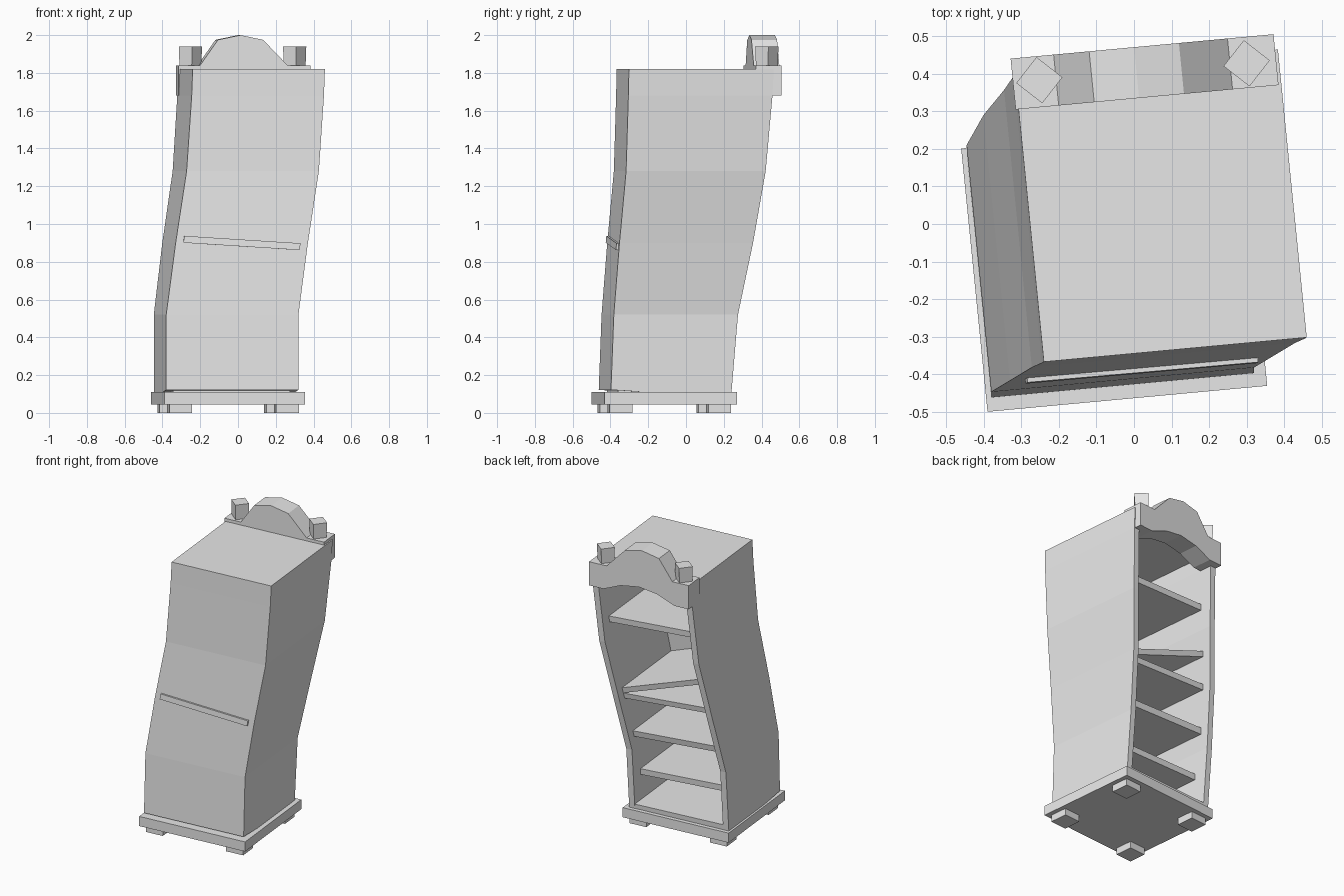
import bpy, bmesh, math
from mathutils import Vector

cube = bpy.data.objects.get("Cube")
if cube:
    bpy.data.objects.remove(cube)

grey = bpy.data.materials.new("plain_grey")
grey.use_nodes = True
grey.diffuse_color = (0.8, 0.8, 0.8, 1)
grey.node_tree.nodes["Principled BSDF"].inputs["Base Color"].default_value = (0.8, 0.8, 0.8, 1)

# Local directions: the whole cabinet is turned slightly
ANGLE = math.radians(5.3)
ACROSS = Vector((math.cos(ANGLE), math.sin(ANGLE), 0))
BACK = Vector((-math.sin(ANGLE * 1.08), math.cos(ANGLE), 0))
UP = Vector((0, 0, 1))


def loft(name, rings):
    """Join equal rings of points with quads and cap both ends."""
    bm = bmesh.new()
    loops = [[bm.verts.new(p) for p in ring] for ring in rings]
    n = len(loops[0])
    for a, b in zip(loops, loops[1:]):
        for i in range(n):
            j = (i + 1) % n
            bm.faces.new((a[i], a[j], b[j], b[i]))
    bm.faces.new(loops[0][::-1])
    bm.faces.new(loops[-1])
    bmesh.ops.recalc_face_normals(bm, faces=bm.faces)
    mesh = bpy.data.meshes.new(name)
    bm.to_mesh(mesh)
    bm.free()
    mesh.materials.append(grey)
    obj = bpy.data.objects.new(name, mesh)
    bpy.context.collection.objects.link(obj)
    return obj


def block(name, origin, width, depth, height):
    """Box aligned with the cabinet, from its front corner."""
    ring = [origin, origin + ACROSS * width,
            origin + ACROSS * width + BACK * depth, origin + BACK * depth]
    return loft(name, [ring, [p + UP * height for p in ring]])


# Wavy cabinet: height, front corner x and y, depth
WIDTH, WALL = 0.703, 0.04
BENDS = [(0.09, -0.38, -0.462, 0.638), (0.52, -0.38, -0.447, 0.66),
         (0.9, -0.33, -0.417, 0.71), (1.28, -0.272, -0.382, 0.742),
         (1.68, -0.245, -0.37, 0.766), (1.82, -0.24, -0.367, 0.77)]


def section(z):
    """Front corner and depth of the cabinet at a height."""
    for a, b in zip(BENDS, BENDS[1:]):
        if z <= b[0]:
            break
    f = (z - a[0]) / (b[0] - a[0])
    x, y, d = (a[i] + (b[i] - a[i]) * f for i in (1, 2, 3))
    return Vector((x, y, z)), d


def wall_ring(z):
    corner, d = section(z)
    w, t = WIDTH, WALL
    outline = [(0, d), (0, 0), (w, 0), (w, d), (w - t, d), (w - t, t), (t, t), (t, d)]
    return [corner + ACROSS * u + BACK * v for u, v in outline]


rings = [wall_ring(bend[0]) for bend in BENDS]
# The foot of the cabinet lifts a little at the front
for p in rings[0]:
    p.z = 0.122 - 0.07 * (p - rings[0][1]).dot(BACK)
loft("cabinet_walls", rings)


def board(name, z_left, z_right, thick, front=WALL, inset=0.06):
    """Board between the side walls; its ends can differ in height."""
    def ring(drop):
        points = []
        for z, u, at_back in ((z_left, WALL, 0), (z_right, WIDTH - WALL, 0),
                              (z_right, WIDTH - WALL, 1), (z_left, WALL, 1)):
            corner, d = section(z - drop)
            points.append(corner + ACROSS * u + BACK * (d - inset if at_back else front))
        return points
    return loft(name, [ring(thick), ring(0)])


board("bottom_board", 0.145, 0.14, 0.04, inset=0)
board("top_board", 1.82, 1.82, 0.05, inset=0)
board("lower_shelf", 0.375, 0.35, 0.04, inset=0.09)
board("second_shelf", 0.665, 0.63, 0.04)
board("poking_shelf", 0.937, 0.898, 0.036, front=-0.012)
board("tilted_shelf", 1.145, 0.935, 0.036)
board("upper_shelf", 1.455, 1.425, 0.04, inset=0.08)

# Base slab and feet
BASE_W, BASE_D, FOOT, MARGIN = 0.748, 0.704, 0.12, 0.03
base_corner = Vector((-0.39, -0.5, 0.045))
block("base_slab", base_corner, BASE_W, BASE_D, 0.065)
for side, u in (("right", MARGIN), ("left", BASE_W - MARGIN - FOOT)):
    for end, v in (("front", MARGIN), ("back", BASE_D - MARGIN - FOOT)):
        foot = base_corner + ACROSS * u + BACK * v - UP * 0.045
        block(f"{end}_{side}_foot", foot, FOOT, FOOT, 0.046)

# Arched crown along the top of the open side
crown_corner = Vector((-0.315, 0.305, 0))
profile = [(0, 1.68), (0.1, 1.68), (0.22, 1.73), (0.35, 1.75), (0.48, 1.73), (0.6, 1.68),
           (0.703, 1.68), (0.703, 1.84), (0.58, 1.84), (0.45, 1.975), (0.33, 2.0),
           (0.21, 1.975), (0.115, 1.84), (0, 1.84)]
crown = [crown_corner + ACROSS * u + UP * z for u, z in profile]
loft("crown", [crown, [p + BACK * 0.136 for p in crown]])

# Corner posts, turned on edge
for side, x, y in (("right", -0.252, 0.383), ("left", 0.3, 0.428)):
    def diamond(z, radius):
        turn = [math.radians(7 + 90 * k) for k in range(4)]
        return [Vector((x + radius * math.cos(a), y + radius * math.sin(a), z)) for a in turn]
    loft(f"{side}_post", [diamond(1.83, 0.058), diamond(1.94, 0.062)])
